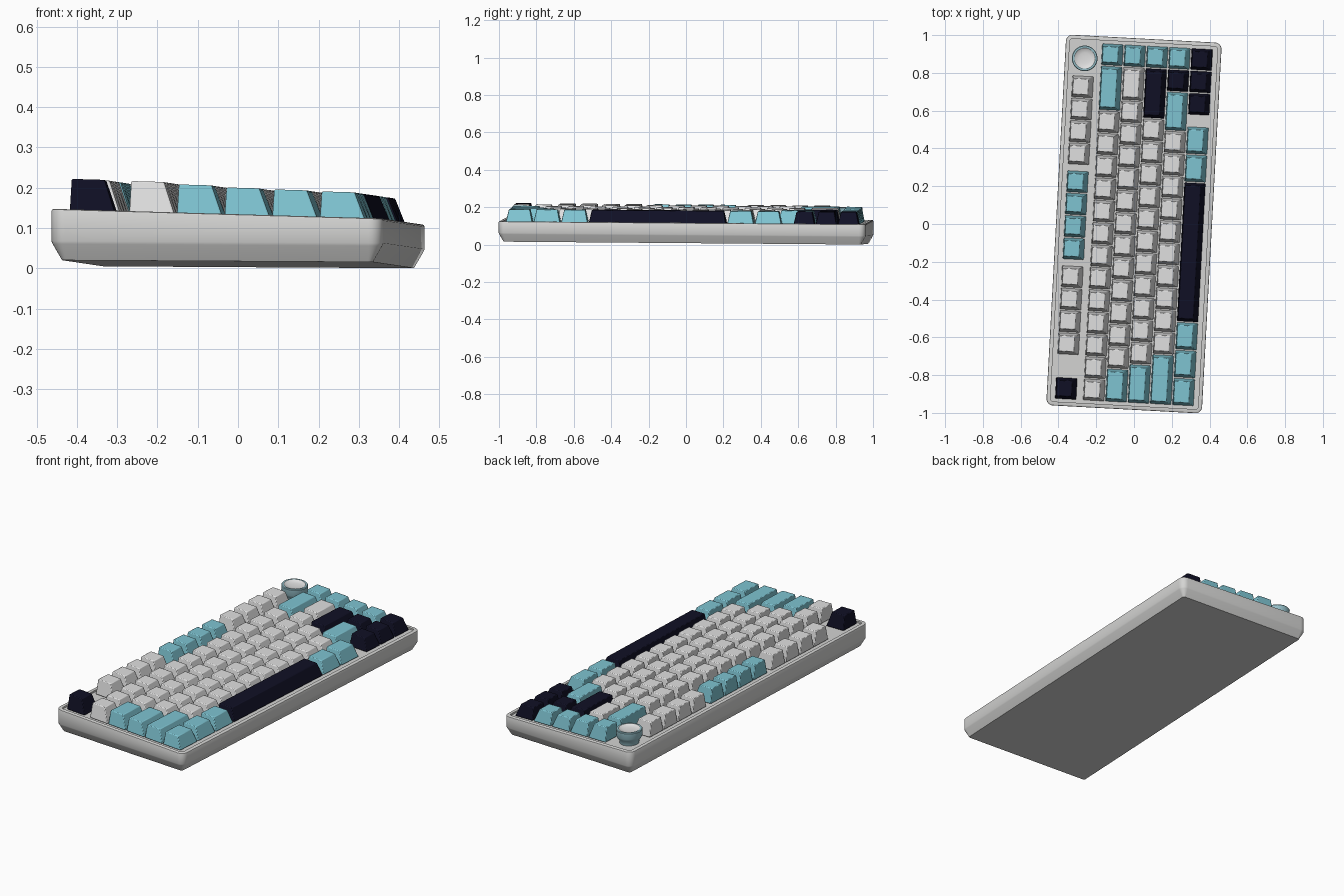
import bpy, bmesh, math

if "Cube" in bpy.data.objects:
    bpy.data.objects.remove(bpy.data.objects["Cube"])

ANGLE = math.radians(86.9)      # keyboard lies along y, turned slightly
CA, SA = math.cos(ANGLE), math.sin(ANGLE)
U = 0.1185                      # size of one key unit
HL, HW, RAD = 0.9825, 0.4125, 0.035


def material(name, rgb):
    m = bpy.data.materials.new(name)
    m.diffuse_color = (*rgb, 1)
    m.use_nodes = True
    m.node_tree.nodes["Principled BSDF"].inputs["Base Color"].default_value = m.diffuse_color
    return m


CASE = material("case_grey", (0.66, 0.66, 0.65))
WHITE = material("key_white", (0.75, 0.75, 0.75))
TEAL = material("key_teal", (0.21, 0.55, 0.64))
NAVY = material("key_navy", (0.005, 0.005, 0.018))
KNOB = material("knob_blue_grey", (0.30, 0.52, 0.58))


# sloping planes of the wedge shaped case (a = along, b = towards back row)
def low(a, b):
    return 0.0102 - 0.008 * a + 0.006 * b


def high(a, b):
    return 0.128 - 0.008 * a + 0.029 * b


def world(a, b, z):
    return (a * CA - b * SA, a * SA + b * CA, z)


def finish(bm, name, mats):
    bmesh.ops.recalc_face_normals(bm, faces=bm.faces)
    me = bpy.data.meshes.new(name)
    bm.to_mesh(me)
    bm.free()
    for m in mats:
        me.materials.append(m)
    ob = bpy.data.objects.new(name, me)
    bpy.context.collection.objects.link(ob)
    return ob


def skin(bm, rings):
    for r, s in zip(rings, rings[1:]):
        n = len(r)
        for i in range(n):
            bm.faces.new((r[i], r[(i + 1) % n], s[(i + 1) % n], s[i]))
    bm.faces.new(rings[0])
    bm.faces.new(rings[-1])


# Case: stacked rounded rectangles with lower chamfer, rim and recessed plate
def rounded_ring(bm, inset, plane, h):
    r = max(RAD - inset, 0.012)
    cx, cy = HL - inset - r, HW - inset - r
    out = []
    for q, (sx, sy) in enumerate(((1, 1), (-1, 1), (-1, -1), (1, -1))):
        for k in range(7):
            t = math.pi / 2 * (q + k / 6)
            a, b = sx * cx + r * math.cos(t), sy * cy + r * math.sin(t)
            out.append(bm.verts.new(world(a, b, plane(a, b) + h)))
    return out


bm = bmesh.new()
skin(bm, [rounded_ring(bm, *p) for p in (
    (0.026, low, 0), (0.003, low, 0.040), (0.0, low, 0.047),
    (0.0, high, -0.005), (0.0015, high, -0.0015), (0.005, high, 0),
    (0.021, high, 0), (0.021, high, -0.009))])
finish(bm, "case", [CASE])


# Keycaps: tapered blocks, steep at the back and sloped at the front
def keycap(name, u0, width, v0, height, mat):
    bm = bmesh.new()
    g = 0.003
    a0, a1 = (u0 - 8) * U + g, (u0 + width - 8) * U - g
    b1 = (3.125 - v0) * U - g
    b0 = b1 - U + 2 * g
    rings = []
    for h, side, front, back in ((-0.005, 0, 0, 0),
                                 (height, 0.015, 0.027, 0.004)):
        rings.append([bm.verts.new(world(a, b, high(a, b) + h)) for a, b in (
            (a0 + side, b0 + front), (a1 - side, b0 + front),
            (a1 - side, b1 - back), (a0 + side, b1 - back))])
    skin(bm, rings)
    ob = finish(bm, name, [mat])
    bev = ob.modifiers.new("soft_edges", "BEVEL")
    bev.width = 0.0035
    bev.segments = 2
    bev.limit_method = 'NONE'


W, T, N = WHITE, TEAL, NAVY
# each row: (offset from back, height, [(start, key width, count, colour)])
ROWS = [
    (0, 0.076, [(0, 1, 1, N), (2, 1, 4, W), (6.25, 1, 4, T), (10.5, 1, 4, W)]),
    (1.25, 0.075, [(0, 1, 13, W), (13, 2, 1, T), (15, 1, 1, T)]),
    (2.25, 0.070, [(0, 1.5, 1, T), (1.5, 1, 12, W), (13.5, 1.5, 1, W),
                   (15, 1, 1, T)]),
    (3.25, 0.066, [(0, 1.75, 1, T), (1.75, 1, 11, W), (12.75, 2.25, 1, N),
                   (15, 1, 1, T)]),
    (4.25, 0.0645, [(0, 2.25, 1, T), (2.25, 1, 10, W), (12.25, 1.75, 1, T),
                    (14, 1, 1, N), (15, 1, 1, T)]),
    (5.25, 0.063, [(0, 1.25, 3, T), (3.75, 6.25, 1, N), (10, 1.25, 2, T),
                   (13, 1, 3, N)]),
]
for r, (v0, height, groups) in enumerate(ROWS):
    n = 0
    for start, width, count, mat in groups:
        for i in range(count):
            n += 1
            keycap(f"key_row{r + 1}_{n:02d}", start + i * width, width, v0,
                   height, mat)

# Volume knob: lathed body with a shallow white dish on top
bm = bmesh.new()
ka, kb = (15.27 - 8) * U, 2.6 * U
rings = []
for rad, h in ((0.050, -0.010), (0.052, 0.008), (0.062, 0.022), (0.067, 0.034),
               (0.068, 0.066), (0.065, 0.070), (0.055, 0.070),
               (0.050, 0.066), (0.030, 0.062), (0.010, 0.061)):
    ring = []
    for k in range(40):
        t = math.tau * k / 40
        a, b = ka + rad * math.cos(t), kb + rad * math.sin(t)
        ring.append(bm.verts.new(world(a, b, high(a, b) + h)))
    rings.append(ring)
skin(bm, rings)
centre = world(ka, kb, 0)
for f in bm.faces:
    c = f.calc_center_median()
    if math.hypot(c.x - centre[0], c.y - centre[1]) < 0.0545 and c.z > 0.17:
        f.material_index = 1
finish(bm, "volume_knob", [KNOB, WHITE])

# smooth rounded edges, keep hard ones
bpy.ops.object.select_all(action='SELECT')
bpy.context.view_layer.objects.active = bpy.data.objects["case"]
bpy.ops.object.shade_smooth_by_angle(angle=math.radians(30))
